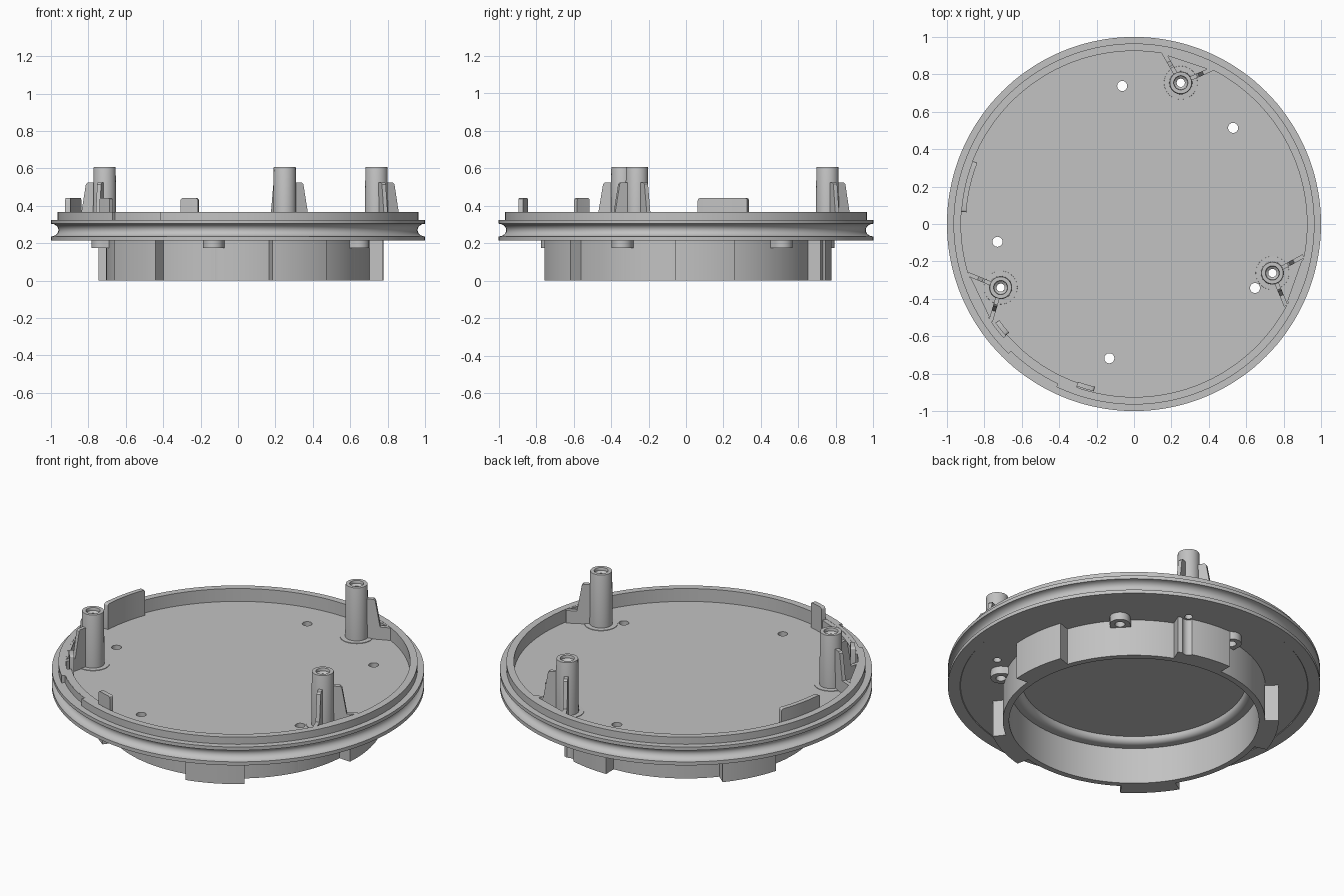
import bpy, bmesh, math
from mathutils import Vector, Matrix

if "Cube" in bpy.data.objects:
    bpy.data.objects.remove(bpy.data.objects["Cube"])

grey = bpy.data.materials.new("light_grey_plastic")
grey.diffuse_color = (0.54, 0.54, 0.54, 1)
grey.use_nodes = True
grey.node_tree.nodes["Principled BSDF"].inputs["Base Color"].default_value = grey.diffuse_color
RAD = math.radians


def polar(r, deg, z=0):
    return Vector((r * math.cos(RAD(deg)), r * math.sin(RAD(deg)), z))


def finish(bm, name):
    bmesh.ops.recalc_face_normals(bm, faces=bm.faces)
    mesh = bpy.data.meshes.new(name)
    bm.to_mesh(mesh)
    bm.free()
    mesh.materials.append(grey)
    ob = bpy.data.objects.new(name, mesh)
    bpy.context.collection.objects.link(ob)
    return ob


def smooth(ob):
    bpy.ops.object.select_all(action='DESELECT')
    ob.select_set(True)
    bpy.context.view_layer.objects.active = ob
    bpy.ops.object.shade_smooth_by_angle(angle=RAD(30))


def lathe(name, profile, steps, center=(0, 0, 0)):
    """Revolve a closed (radius, z) profile around a vertical axis."""
    bm = bmesh.new()
    vs = [bm.verts.new((r, 0, z)) for r, z in profile]
    es = [bm.edges.new((vs[i], vs[(i + 1) % len(vs)])) for i in range(len(vs))
          if profile[i][0] + profile[(i + 1) % len(vs)][0] > 0]
    bmesh.ops.spin(bm, geom=vs + es, cent=(0, 0, 0), axis=(0, 0, 1),
                   angle=math.tau, steps=steps)
    bmesh.ops.remove_doubles(bm, verts=bm.verts, dist=1e-5)
    # Merge the fans at the axis into single flat faces
    hubs = [v for v in bm.verts if v.co.xy.length < 1e-4]
    if hubs:
        bmesh.ops.dissolve_verts(bm, verts=hubs)
    bmesh.ops.translate(bm, verts=bm.verts, vec=center)
    return finish(bm, name)


def extrude_poly(name, points, vec):
    bm = bmesh.new()
    f = bm.faces.new([bm.verts.new(p) for p in points])
    ext = bmesh.ops.extrude_face_region(bm, geom=[f])
    bmesh.ops.translate(bm, vec=vec,
                        verts=[v for v in ext['geom'] if isinstance(v, bmesh.types.BMVert)])
    # Close the starting side
    bmesh.ops.holes_fill(bm, edges=[e for e in bm.edges if len(e.link_faces) == 1])
    return finish(bm, name)


def arc_block(name, r0, r1, a0, a1, z0, z1):
    """Curved block between two radii and two angles."""
    n = max(2, int((a1 - a0) / 2.5))
    angles = [a0 + (a1 - a0) * i / n for i in range(n + 1)]
    pts = [polar(r1, a, z0) for a in angles] + [polar(r0, a, z0) for a in reversed(angles)]
    return extrude_poly(name, pts, (0, 0, z1 - z0))


def cut(ob, cutters):
    for c in cutters:
        m = ob.modifiers.new("cut", 'BOOLEAN')
        m.operation, m.solver, m.object = 'DIFFERENCE', 'EXACT', c
    dg = bpy.context.evaluated_depsgraph_get()
    mesh = bpy.data.meshes.new_from_object(ob.evaluated_get(dg))
    ob.modifiers.clear()
    ob.data = mesh


def hole_cutter(name, spots):
    """Upright cylinders, one for each (x, y, radius)."""
    bm = bmesh.new()
    for x, y, r in spots:
        bmesh.ops.create_cone(bm, cap_ends=True, segments=24, radius1=r, radius2=r, depth=0.6,
                              matrix=Matrix.Translation((x, y, 0.2)))
    ob = finish(bm, name)
    ob.hide_render = True
    ob.hide_set(True)
    return ob


FLOOR, RIM, UNDER, INNER = 0.29, 0.366, 0.215, 0.252
posts = [(0.25, 0.755), (0.74, -0.262), (-0.713, -0.34)]
screws = [(-0.063, 0.738), (0.53, 0.514), (-0.73, -0.095), (0.647, -0.342), (-0.132, -0.718)]

# Main disc: dished floor, stepped rim, grooved edge, lower ring, recessed underside with a lip
groove = [(1 - 0.04 * math.sin(math.pi * i / 10), 0.304 - 0.034 * (1 - math.cos(math.pi * i / 10)))
          for i in range(11)]
lip = [(0.64 - 0.033 * math.sin(RAD(a)), UNDER + 0.033 * (1 - math.cos(RAD(a))))
       for a in range(0, 91, 15)]
profile = ([(0, FLOOR), (0.925, FLOOR), (0.925, RIM),
            (0.965, RIM), (0.965, 0.324), (1, 0.324)] + groove +
           [(1, UNDER), (0.935, UNDER), (0.932, UNDER + 0.003), (0.705, UNDER + 0.003),
            (0.705, 0), (0.671, 0), (0.671, UNDER)] + lip + [(0.606, INNER), (0, INNER)])
disc = lathe("grooved_disc", profile, 144)
holes = hole_cutter("hole_cutter", [(x, y, 0.027) for x, y in screws] +
                    [(x, y, 0.022) for x, y in posts])
notch = arc_block("rim_notch_cutter", 0.945, 0.99, 226, 244.5, 0.324, 0.42)
notch.hide_render = True
notch.hide_set(True)
cut(disc, [holes, notch])
smooth(disc)

# Five thick pads around the lower ring, one with a screw channel
channel = hole_cutter("channel_cutter", [posts[0] + (0.034,)])
for i in range(5):
    pad = arc_block("ring_pad", 0.695, 0.777, 67.7 + 72 * i, 91.5 + 72 * i, 0, UNDER + 0.006)
    if i == 0:
        cut(pad, [channel])
    smooth(pad)

# Rounded screw lugs under the disc
for x, y in screws:
    a = math.atan2(y, x)
    out, side = Vector((math.cos(a), math.sin(a), 0)), Vector((-math.sin(a), math.cos(a), 0))
    c = Vector((x, y, 0.174))
    outline = [c - out * 0.042 + side * 0.055, c - out * 0.042 - side * 0.055]
    outline += [c + out * 0.055 * math.cos(RAD(t)) + side * 0.055 * math.sin(RAD(t))
                for t in range(-90, 91, 15)]
    lug = extrude_poly("screw_lug", outline, (0, 0, UNDER + 0.006 - 0.174))
    cut(lug, [holes])
    smooth(lug)

# Hollow posts, each with a base collar and two sloped ribs reaching the rim
for x, y in posts:
    smooth(lathe("post", [(0.022, FLOOR - 0.004), (0.022, 0.58), (0.036, 0.59), (0.036, 0.601),
                          (0.038, 0.606), (0.058, 0.606), (0.059, 0.603), (0.062, FLOOR - 0.004)],
                 40, (x, y, 0)))
    smooth(lathe("post_collar", [(0.06, FLOOR - 0.004), (0.06, FLOOR + 0.004),
                                 (0.089, FLOOR + 0.003), (0.09, FLOOR - 0.004)], 40, (x, y, 0)))
    base = math.degrees(math.atan2(y, x))
    for turn in (-48, 48):
        d = polar(1, base + turn)
        n = polar(0.022, base + turn + 90)
        start = Vector((x, y, 0)) - n / 2
        rib = [(0.05, FLOOR - 0.004), (0.19, FLOOR - 0.004), (0.19, RIM - 0.002),
               (0.13, RIM - 0.002), (0.104, 0.515), (0.094, 0.525), (0.05, 0.525)]
        extrude_poly("post_rib", [start + d * s + Vector((0, 0, z)) for s, z in rib], n)
    # Flattened rim wall behind the post
    arc = [polar(0.93, base + t, FLOOR - 0.004) for t in range(-8, 9, 2)]
    chord = [polar(0.917, base + 7, FLOOR - 0.004), polar(0.917, base - 7, FLOOR - 0.004)]
    extrude_poly("rim_flat", arc + chord, (0, 0, RIM - 0.001 - FLOOR + 0.004))


# Raised locating tabs on the inside of the rim
def tab(name, r0, r1, a0, a1):
    ob = arc_block(name, r0, r1, a0, a1, FLOOR - 0.004, 0.441)
    bm = bmesh.new()
    bm.from_mesh(ob.data)
    corners = [e for e in bm.edges if all(v.co.z > 0.44 for v in e.verts)
               and abs(e.verts[0].co.xy.length - e.verts[1].co.xy.length) > 0.01]
    bmesh.ops.bevel(bm, geom=corners, offset=0.012, segments=3, affect='EDGES', profile=0.5)
    bm.to_mesh(ob.data)
    bm.free()
    smooth(ob)


tab("long_tab", 0.899, 0.926, 158.7, 176)
tab("short_tab", 0.885, 0.91, 215.5, 221)
tab("short_tab", 0.895, 0.92, 250.5, 256.5)
# Thicker rim wall behind the notch
smooth(arc_block("notch_wall", 0.9, 0.947, 221, 250.5, FLOOR - 0.004, RIM - 0.001))
